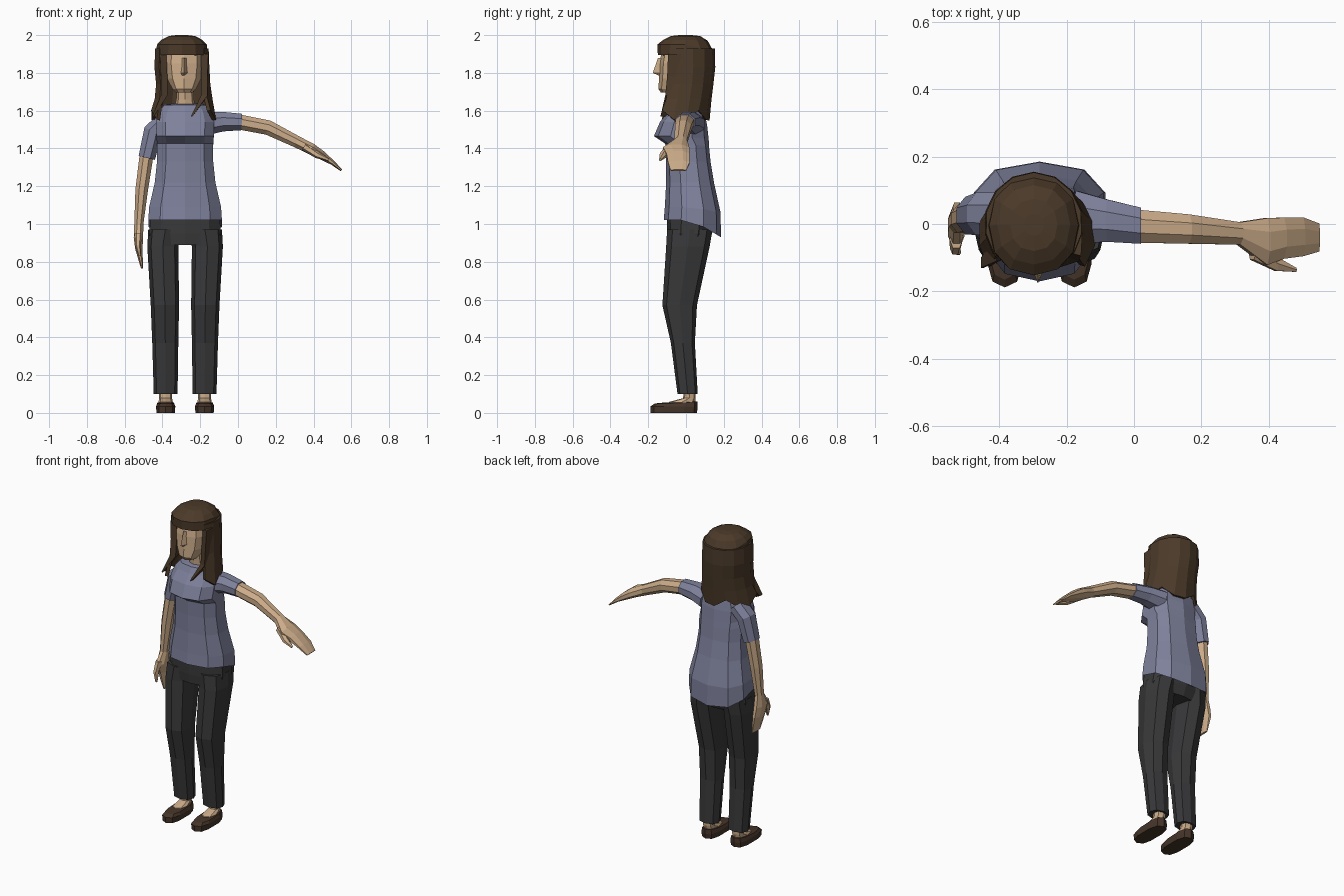
import bpy, bmesh, math
from mathutils import Vector

CX = -0.28  # body centre line


def material(name, col):
    m = bpy.data.materials.new(name)
    m.diffuse_color = (*col, 1)
    return m


SKIN = material("skin", (0.60, 0.41, 0.25))
SHIRT = material("shirt_blue", (0.21, 0.22, 0.33))
PANTS = material("dark_cloth", (0.04, 0.04, 0.042))
HAIR = material("brown_hair", (0.07, 0.042, 0.022))
SHOE = material("brown_leather", (0.06, 0.035, 0.022))


def loft(name, rings, mat, closed=True):
    """Skin a list of point rings with quads, capping the ends if closed."""
    bm = bmesh.new()
    rows = [[bm.verts.new(p) for p in r] for r in rings]
    n = len(rows[0])
    for a, b in zip(rows, rows[1:]):
        for i in range(n if closed else n - 1):
            j = (i + 1) % n
            bm.faces.new((a[i], a[j], b[j], b[i]))
    if closed:
        bm.faces.new(rows[0])
        bm.faces.new(rows[-1])
    bmesh.ops.recalc_face_normals(bm, faces=bm.faces)
    me = bpy.data.meshes.new(name)
    bm.to_mesh(me)
    bm.free()
    me.materials.append(mat)
    ob = bpy.data.objects.new(name, me)
    bpy.context.collection.objects.link(ob)
    return ob


def spow(v, p):
    return math.copysign(abs(v) ** p, v)


def ring(cx, zf, zb, w, yf, yb, n=10, p=0.8):
    """Squarish oval starting at the front; zf / zb are front and back heights."""
    out = []
    for i in range(n):
        t = 2 * math.pi * i / n
        c = spow(math.cos(t), p)
        y = (yf + yb) / 2 - c * (yb - yf) / 2
        z = zf + (zb - zf) * max(0, -c)
        out.append((cx + w * spow(math.sin(t), p), y, z))
    return out


def tube(name, pts, mat, n=8):
    """Limb along a path of (x, y, z, half width in y, half thickness)."""
    rings = []
    for k, (x, y, z, ry, rt) in enumerate(pts):
        a, b = pts[max(k - 1, 0)], pts[min(k + 1, len(pts) - 1)]
        side = Vector((a[2] - b[2], 0, b[0] - a[0])).normalized()
        rings.append([Vector((x, y, z)) + Vector((0, ry * math.cos(t), 0)) + side * rt * math.sin(t)
                      for t in [2 * math.pi * (i + 0.5) / n for i in range(n)]])
    return loft(name, [[v * 1.0 for v in r] for r in rings], mat)


# Shirt body
loft("shirt", [ring(CX, *r) for r in [
    (1.035, 0.95, 0.185, -0.10, 0.16), (1.02, 0.93, 0.203, -0.118, 0.185),
    (1.09, 1.06, 0.198, -0.112, 0.183), (1.22, 1.22, 0.167, -0.105, 0.148),
    (1.33, 1.33, 0.155, -0.106, 0.13), (1.425, 1.41, 0.155, -0.11, 0.122),
    (1.465, 1.45, 0.158, -0.17, 0.12), (1.54, 1.52, 0.16, -0.138, 0.112),
    (1.595, 1.595, 0.145, -0.095, 0.098), (1.63, 1.635, 0.115, -0.075, 0.08),
    (1.635, 1.645, 0.06, -0.05, 0.05)]], SHIRT)

# Sleeves
tube("raised_sleeve", [(-0.17, 0.02, 1.53, 0.085, 0.065), (-0.08, 0.01, 1.542, 0.068, 0.056),
                       (0.02, -0.005, 1.54, 0.058, 0.047)], SHIRT)
tube("lowered_sleeve", [(-0.39, 0.03, 1.55, 0.07, 0.05), (-0.45, 0.03, 1.49, 0.068, 0.054),
                        (-0.483, 0.025, 1.35, 0.06, 0.048)], SHIRT)

# Bare arms with flat hands, and thumbs
tube("raised_arm", [(-0.02, -0.005, 1.545, 0.054, 0.043), (0.16, -0.015, 1.51, 0.047, 0.042),
                    (0.31, -0.028, 1.436, 0.036, 0.034), (0.39, -0.052, 1.396, 0.075, 0.032),
                    (0.44, -0.042, 1.366, 0.066, 0.026), (0.50, -0.038, 1.325, 0.062, 0.014),
                    (0.548, -0.04, 1.284, 0.045, 0.006)], SKIN)
tube("raised_thumb", [(0.35, -0.08, 1.41, 0.03, 0.022), (0.42, -0.118, 1.365, 0.024, 0.018),
                      (0.48, -0.136, 1.34, 0.007, 0.008)], SKIN, 6)
tube("lowered_arm", [(-0.482, 0.025, 1.38, 0.05, 0.04), (-0.51, 0.015, 1.18, 0.044, 0.036),
                     (-0.525, 0.005, 1.0, 0.034, 0.026), (-0.527, -0.01, 0.93, 0.066, 0.027),
                     (-0.525, 0.008, 0.87, 0.06, 0.021), (-0.508, 0.015, 0.765, 0.045, 0.006)], SKIN)
tube("lowered_thumb", [(-0.527, -0.045, 0.95, 0.03, 0.02), (-0.53, -0.072, 0.89, 0.022, 0.016),
                       (-0.52, -0.086, 0.83, 0.006, 0.007)], SKIN, 6)

# Trouser seat
loft("trouser_seat", [ring(CX, *r) for r in [
    (0.89, 0.89, 0.185, -0.095, 0.115), (0.95, 0.95, 0.198, -0.10, 0.138),
    (1.06, 1.06, 0.188, -0.10, 0.155)]], PANTS)

# Legs, feet and shoes, one per side
for s, side in ((-1, "right"), (1, "left")):
    def at(off):
        return CX + s * off
    loft(side + "_trouser_leg", [ring(at(o), z, z, w, yf, yb, 8) for o, z, w, yf, yb in [
        (0.103, 0.10, 0.063, -0.045, 0.062), (0.105, 0.37, 0.069, -0.08, 0.047),
        (0.107, 0.57, 0.075, -0.125, 0.058), (0.118, 0.88, 0.082, -0.105, 0.125),
        (0.105, 0.97, 0.09, -0.10, 0.14)]], PANTS)
    loft(side + "_foot", [ring(at(0.103), z, z, w, yf, yb, 8) for z, w, yf, yb in [
        (0.03, 0.038, -0.11, 0.045), (0.058, 0.038, -0.09, 0.05),
        (0.078, 0.034, -0.015, 0.05), (0.13, 0.036, -0.012, 0.05)]], SKIN)
    loft(side + "_shoe", [ring(at(0.103), zf, zb, w, yf, yb, 10, 0.7) for zf, zb, w, yf, yb in [
        (0, 0, 0.05, -0.187, 0.058), (0.035, 0.03, 0.053, -0.188, 0.062),
        (0.05, 0.06, 0.045, -0.165, 0.06), (0.055, 0.06, 0.03, -0.115, 0.045)]], SHOE)

# Neck and head
HX = CX - 0.005
loft("neck", [ring(CX, z, z, w, yf, yb, 8) for z, w, yf, yb in [
    (1.60, 0.06, -0.045, 0.055), (1.66, 0.047, -0.05, 0.05), (1.76, 0.045, -0.06, 0.05)]], SKIN)
loft("head", [ring(HX, zf, zb, w, yf, yb, 10) for zf, zb, w, yf, yb in [
    (1.695, 1.74, 0.045, -0.132, 0.03), (1.715, 1.77, 0.065, -0.146, 0.06),
    (1.77, 1.80, 0.094, -0.143, 0.10), (1.85, 1.85, 0.106, -0.14, 0.12),
    (1.94, 1.94, 0.10, -0.125, 0.12)]], SKIN)
loft("nose", [[(HX - w, -0.13, z), (HX, y, z), (HX + w, -0.13, z)] for w, y, z in [
    (0.016, -0.142, 1.785), (0.02, -0.176, 1.80), (0.012, -0.148, 1.88)]], SKIN)

# Hair: crown cap with fringe
HC = CX - 0.017
loft("hair_crown", [ring(HC, zf, zb, w, yf, yb, 12, 0.9) for zf, zb, w, yf, yb in [
    (1.895, 1.85, 0.138, -0.149, 0.143), (1.95, 1.92, 0.132, -0.152, 0.142),
    (1.975, 1.97, 0.108, -0.12, 0.115), (1.995, 1.995, 0.07, -0.08, 0.075),
    (2.0, 2.0, 0.03, -0.035, 0.03)]], HAIR)

# Hair: long curtain around the sides and back with a ragged lower edge
rows = []
for z, w, yc, ry, cx in [(1.93, 0.134, 0, 0.143, HC), (1.83, 0.138, 0, 0.145, HC),
                         (1.74, 0.136, -0.005, 0.14, CX - 0.01), (1.66, 0.146, -0.018, 0.143, CX - 0.008),
                         (1.58, 0.165, -0.035, 0.15, CX - 0.008)]:
    row = []
    for i in range(11):
        t = math.radians(54 + 252 * i / 10)
        drop = (0.03 if i % 3 else -0.02) if z < 1.6 else 0
        row.append((cx + w * math.sin(t), yc - ry * math.cos(t), z - drop))
    rows.append(row)
curtain = loft("hair_curtain", rows, HAIR, closed=False)
mod = curtain.modifiers.new("thickness", 'SOLIDIFY')
mod.thickness = 0.02
mod.offset = 0

# Hair: pointed front locks falling onto the shoulders
for s, side, tip in ((-1, "right", (-0.45, -0.13, 1.57)), (1, "left", (-0.245, -0.135, 1.57))):
    loft(side + "_hair_lock", [
        [(HX + s * (o + dx), y + dy, z) for dx, dy in ((-0.016, -0.01), (0.018, -0.02), (0.022, 0.05), (-0.01, 0.04))]
        for o, y, z in ((0.11, -0.075, 1.90), (0.105, -0.08, 1.78), (0.105, -0.09, 1.68))]
        + [[(tip[0] + s * dx, tip[1] + dy, tip[2]) for dx, dy in
            ((-0.004, 0), (0.004, 0), (0.004, 0.03), (-0.004, 0.03))]], HAIR)
